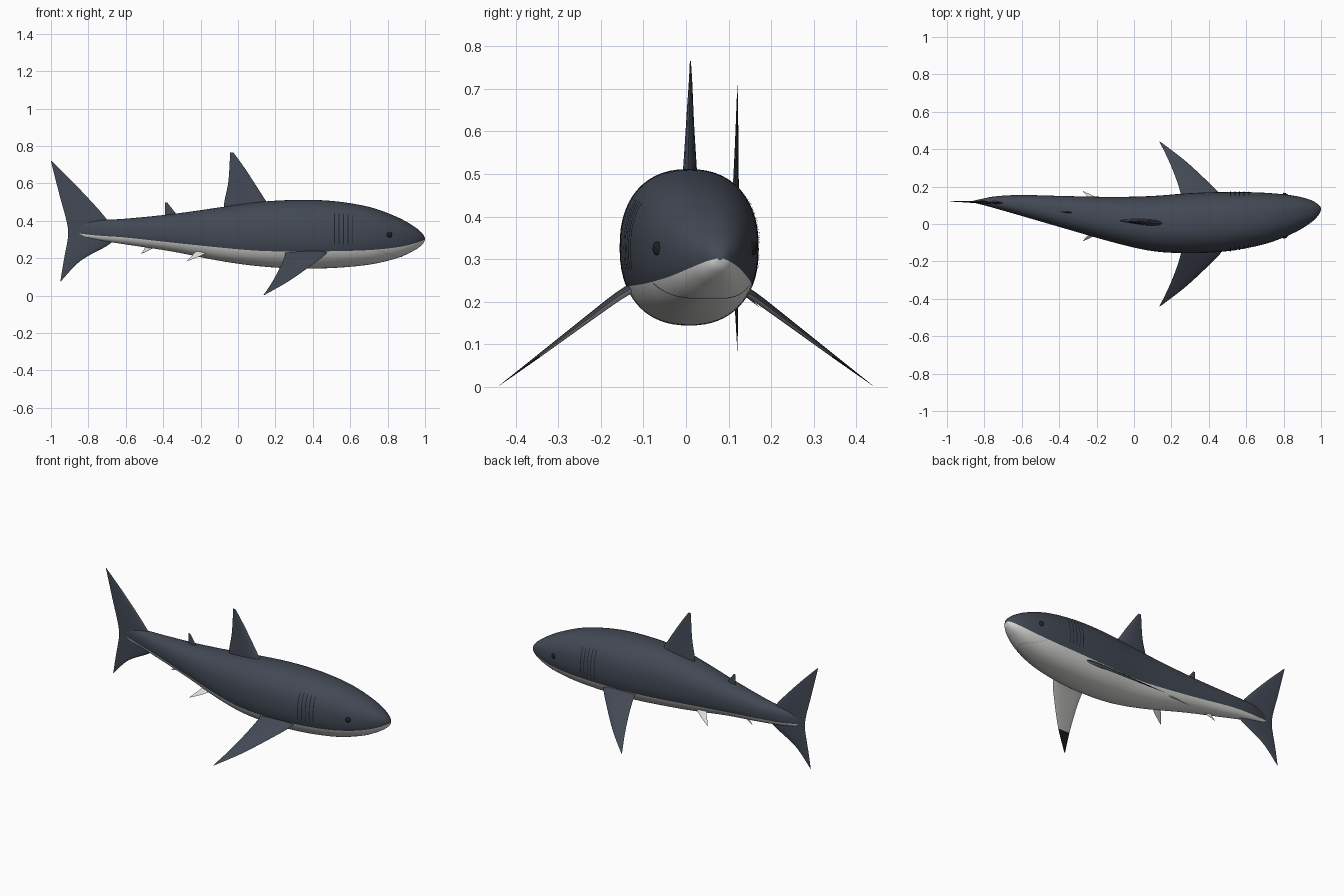
import bpy, bmesh, math
from mathutils import Vector

if "Cube" in bpy.data.objects:
    bpy.data.objects.remove(bpy.data.objects["Cube"])


def material(name, r, g, b):
    m = bpy.data.materials.new(name)
    m.diffuse_color = (r, g, b, 1)
    m.use_nodes = True
    m.node_tree.nodes["Principled BSDF"].inputs["Base Color"].default_value = m.diffuse_color
    return m


SLATE = material("slate back", 0.055, 0.066, 0.09)
WHITE = material("pale belly", 0.72, 0.72, 0.70)
BLACK = material("black", 0.015, 0.016, 0.02)
GREY = material("mouth grey", 0.5, 0.5, 0.49)


def finish(name, bm, mats, angle=50):
    bmesh.ops.recalc_face_normals(bm, faces=bm.faces)
    me = bpy.data.meshes.new(name)
    bm.to_mesh(me)
    bm.free()
    for m in mats:
        me.materials.append(m)
    for p in me.polygons:
        p.use_smooth = True
    me.set_sharp_from_angle(angle=math.radians(angle))
    ob = bpy.data.objects.new(name, me)
    bpy.context.collection.objects.link(ob)
    return ob


def smooth_rows(rows, steps):
    """Catmull-Rom through rows of numbers."""
    out, n = [], len(rows)
    for i in range(n - 1):
        a, b, c, d = (rows[max(0, min(n - 1, j))] for j in range(i - 1, i + 3))
        for s in range(steps):
            t = s / steps
            out.append([0.5 * (2 * q + (r - p) * t + (2 * p - 5 * q + 4 * r - w) * t * t
                               + (3 * q - p - 3 * r + w) * t ** 3)
                        for p, q, r, w in zip(a, b, c, d)])
    out.append(list(rows[-1]))
    return out


def loft(bm, rings):
    """Skin closed rings; returns faces as (ring index, segment index, face)."""
    vs = [[bm.verts.new(p) for p in ring] for ring in rings]
    n, faces = len(vs[0]), []
    for i in range(len(vs) - 1):
        for k in range(n):
            f = bm.faces.new((vs[i][k], vs[i][(k + 1) % n], vs[i + 1][(k + 1) % n], vs[i + 1][k]))
            faces.append((i, k, f))
    bm.faces.new(vs[0])
    bm.faces.new(vs[-1])
    return faces


# Body stations: x, top, bottom, left side y, right side y, colour line z
BODY = smooth_rows([
    (1.0, .306, .298, .085, .075, .302),
    (.985, .333, .272, .105, .045, .294),
    (.94, .370, .240, .13, .003, .278),
    (.85, .420, .200, .152, -.05, .258),
    (.70, .474, .165, .167, -.107, .243),
    (.50, .506, .147, .171, -.145, .237),
    (.30, .511, .145, .165, -.156, .235),
    (.10, .499, .158, .15, -.145, .24),
    (-.10, .471, .186, .145, -.101, .257),
    (-.35, .436, .235, .149, -.03, .283),
    (-.60, .411, .273, .155, .043, .31),
    (-.74, .403, .295, .148, .083, .32),
    (-.82, .388, .310, .133, .105, .328),
    (-.86, .365, .322, .124, .114, .334),
    (-.875, .346, .336, .121, .119, .34),
], 7)
POWER = 2.3


def section_point(row, a):
    x, top, bot, yl, yr, _ = row
    e = 2 / POWER
    c, s = math.cos(a), math.sin(a)
    return Vector((x, (yl + yr) / 2 + (yl - yr) / 2 * math.copysign(abs(c) ** e, c),
                   (top + bot) / 2 + (top - bot) / 2 * math.copysign(abs(s) ** e, s)))


def surface(x, a):
    """Point on the body at length x and section angle a."""
    for p, q in zip(BODY, BODY[1:]):
        if q[0] <= x <= p[0]:
            t = (p[0] - x) / (p[0] - q[0])
            return section_point([u + (v - u) * t for u, v in zip(p, q)], a)


# Body, each ring split exactly on the colour line
UP, LOW = 36, 24
rings = []
for row in BODY:
    mid, half = (row[1] + row[2]) / 2, (row[1] - row[2]) / 2
    r = max(-.95, min(.95, (row[5] - mid) / half))
    a0 = math.asin(math.copysign(abs(r) ** (POWER / 2), r))
    angles = [a0 + (math.pi - 2 * a0) * k / UP for k in range(UP)]
    angles += [math.pi - a0 + (math.pi + 2 * a0) * k / LOW for k in range(LOW)]
    rings.append([section_point(row, a) for a in angles])
bm = bmesh.new()
for i, k, f in loft(bm, rings):
    f.material_index = int(k >= UP)
finish("body", bm, [SLATE, WHITE])


def fin(name, stations, ratio, normal, mats, rule=None):
    """Fin from rows (leading xyz, trailing xyz), thickness = ratio * chord."""
    rows = smooth_rows(stations, 6)
    normal = Vector(normal).normalized()
    rings = []
    for row in rows:
        L, T = Vector(row[:3]), Vector(row[3:])
        ring = []
        for k in range(16):
            a = 2 * math.pi * k / 16
            c = (1 - math.cos(a)) / 2
            t = (T - L).length * ratio * 0.65 * math.sin(a) * (1.1 - 0.6 * c)
            ring.append(L.lerp(T, c) + normal * t)
        rings.append(ring)
    bm = bmesh.new()
    for i, k, f in loft(bm, rings):
        if rule:
            f.material_index = rule(i / (len(rows) - 1), k < 8)
    finish(name, bm, mats)


# Dorsal fins
fin("dorsal_fin", [(.19, .0, .45, -.06, .018, .44), (.15, .004, .505, -.075, .018, .485),
                   (.06, .008, .645, -.053, .013, .60), (.005, .01, .725, -.045, .012, .70),
                   (-.025, .01, .765, -.043, .011, .765)], .13, (0, 1, 0), [SLATE])
fin("second_dorsal_fin", [(-.31, .058, .41, -.39, .066, .41), (-.345, .062, .455, -.39, .066, .45),
                          (-.378, .066, .497, -.39, .067, .497)], .13, (0, 1, 0), [SLATE])

# Tail fin, from the upper tip to the lower tip
fin("tail_fin", [(-.997, .121, .72, -1.0, .121, .718), (-.85, .118, .573, -.955, .121, .54),
                 (-.70, .113, .405, -.917, .12, .40), (-.68, .113, .335, -.908, .12, .33),
                 (-.68, .113, .28, -.914, .12, .28), (-.84, .117, .187, -.933, .121, .18),
                 (-.947, .121, .076, -.95, .121, .075)], .07, (0, 1, 0), [SLATE])

# Paired fins
for side, label in ((1, "left"), (-1, "right")):
    s = side

    def under(t, upper):
        return 0 if upper else (2 if t > .74 else 1)

    fin("pectoral_fin_" + label,
        [(.48, s * .11, .24, .25, s * .11, .245), (.46, s * .16, .212, .25, s * .16, .212),
         (.37, s * .25, .145, .222, s * .25, .145), (.265, s * .345, .073, .183, s * .345, .073),
         (.14, s * .44, .002, .136, s * .44, .002)],
        .09, (0, s * .59, .81), [SLATE, WHITE, BLACK], under)
    y = .042
    fin("pelvic_fin_" + label,
        [(-.13, y + s * .06, .25, -.21, y + s * .06, .25),
         (-.20, y + s * .1, .212, -.245, y + s * .1, .215),
         (-.27, y + s * .133, .185, -.274, y + s * .133, .185)],
        .08, (0, s * .6, .8), [WHITE])
fin("anal_fin", [(-.43, .072, .27, -.49, .08, .27), (-.475, .078, .242, -.505, .083, .242),
                 (-.515, .085, .224, -.522, .085, .224)], .1, (0, 1, 0), [WHITE])


def ribbon(name, path, width, lift, mat):
    """Thin strip laid over the body along (x, angle) points."""
    bm = bmesh.new()
    pairs = []
    for x, a in path:
        out = Vector((0, math.cos(a), math.sin(a))) * lift
        pairs.append([bm.verts.new(surface(x + d, a) + out) for d in (-width / 2, width / 2)])
    for p, q in zip(pairs, pairs[1:]):
        bm.faces.new((p[0], p[1], q[1], q[0]))
    finish(name, bm, [mat])


# Gill slits and eyes on both sides
for label in ("left", "right"):
    def turn(deg):
        a = math.radians(deg)
        return a if label == "left" else math.pi - a

    for g in range(5):
        x = .515 + .024 * g
        ribbon(f"gill_{label}_{g + 1}", [(x, turn(-14 + 50 * k / 14)) for k in range(15)],
               .005, .003, BLACK)
    bm = bmesh.new()
    bmesh.ops.create_uvsphere(bm, u_segments=20, v_segments=12, radius=.016)
    eye = finish("eye_" + label, bm, [BLACK])
    eye.scale = (1, .45, 1)
    eye.location = surface(.81, turn(4))
    eye.rotation_euler = (0, 0, -.5 if label == "left" else .65)

# Mouth line curving under the snout
ribbon("mouth", [(.76 + .12 * math.sin(math.pi * k / 24), math.radians(-152 + 124 * k / 24))
                 for k in range(25)], .007, .002, GREY)
